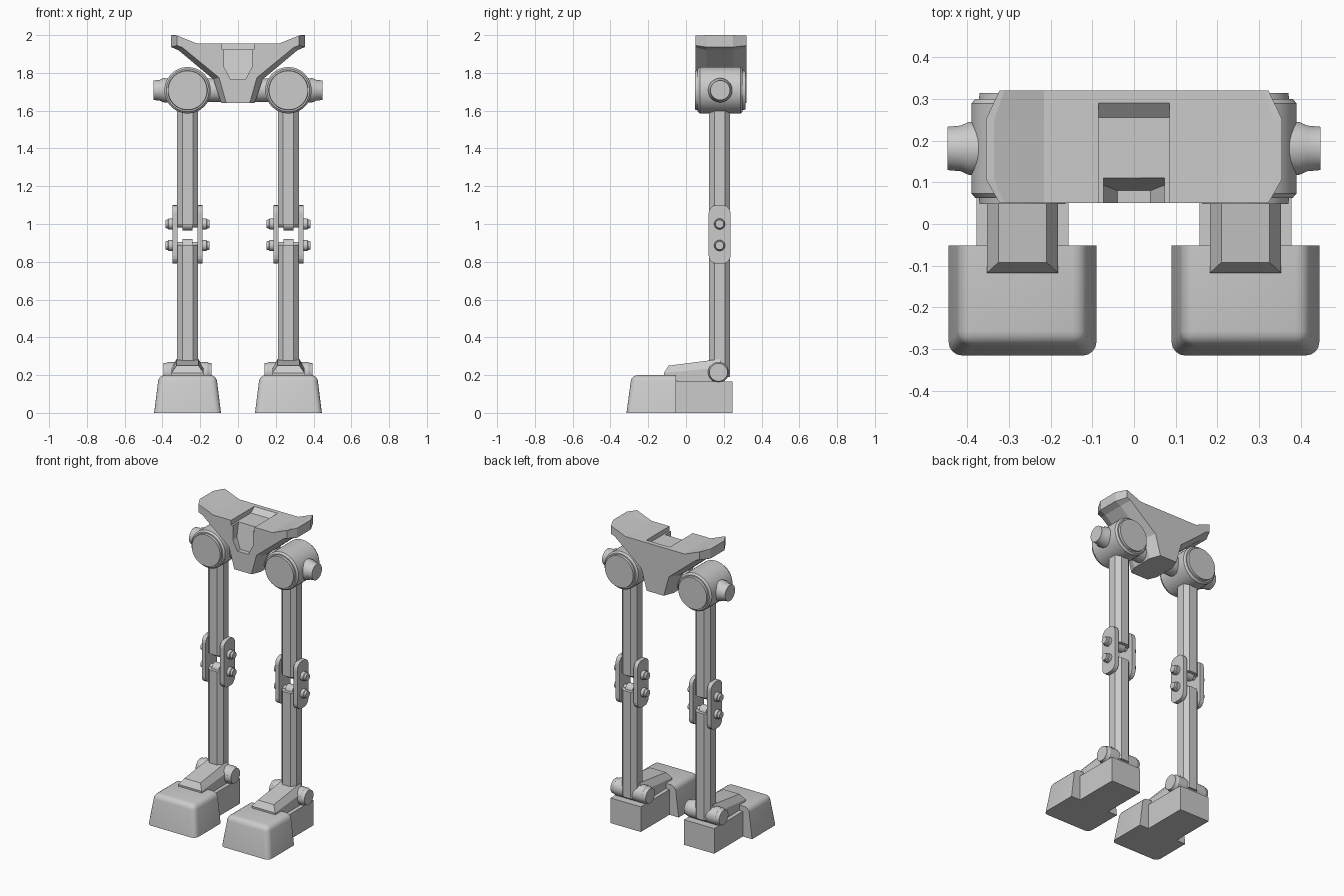
import bpy, bmesh, math

if "Cube" in bpy.data.objects:
    bpy.data.objects.remove(bpy.data.objects["Cube"])

LEG_X, LEG_Y = 0.267, 0.178


def loft(name, rings, mirror=False, smooth=False):
    """Skin a list of equal-length point rings and cap both ends."""
    bm = bmesh.new()
    rows = [[bm.verts.new(p) for p in ring] for ring in rings]
    n = len(rows[0])
    for a, b in zip(rows, rows[1:]):
        for i in range(n):
            j = (i + 1) % n
            bm.faces.new((a[i], a[j], b[j], b[i]))
    bm.faces.new(rows[0])
    bm.faces.new(rows[-1])
    bmesh.ops.recalc_face_normals(bm, faces=bm.faces)
    return finish(name, bm, mirror, smooth)


def finish(name, bm, mirror=False, smooth=False):
    mesh = bpy.data.meshes.new(name)
    bm.to_mesh(mesh)
    bm.free()
    if smooth:
        mesh.shade_smooth()
        mesh.set_sharp_from_angle(angle=math.radians(32))
    obj = bpy.data.objects.new(name, mesh)
    bpy.context.collection.objects.link(obj)
    if mirror:
        obj.modifiers.new("Mirror", 'MIRROR')
    return obj


def lathe(name, axis, centre, profile, sides=32):
    """Turned part: profile is (offset along axis, radius)."""
    rings = []
    for d, r in profile:
        ring = []
        for i in range(sides):
            t = 2 * math.pi * (i + 0.5) / sides
            u, v = r * math.cos(t), r * math.sin(t)
            off = (d, u, v) if axis == 'X' else (u, d, v)
            ring.append(tuple(c + o for c, o in zip(centre, off)))
        rings.append(ring)
    return loft(name, rings, mirror=True, smooth=True)


def both_ways(profile):
    """Make a half profile symmetric about its centre."""
    return [(-d, r) for d, r in reversed(profile)] + profile


def mirrored(half):
    """Close a half outline (x, z) around x = 0."""
    return half + [(-x, z) for x, z in reversed(half)]


# Pelvis: bracket outline with chamfered front and back rims
outer = mirrored([(0.215, 1.955), (0.335, 2.0), (0.355, 2.0), (0.355, 1.937),
                  (0.315, 1.92), (0.13, 1.765), (0.088, 1.64)])
inner = mirrored([(0.215, 1.955), (0.31, 1.993), (0.322, 1.997), (0.322, 1.945),
                  (0.295, 1.935), (0.10, 1.775), (0.062, 1.64)])
pelvis = loft("pelvis", [[(x, y, z) for x, z in prof] for prof, y in
                         ((inner, 0.05), (outer, 0.108), (outer, 0.25), (inner, 0.32))])

# Pelvis recesses: top tray and tapered front slot
tray = [(0.29, 1.955), (0.255, 1.925), (0.03, 1.925), (0.03, 2.03), (0.29, 2.03)]
top_cut = loft("tray_cutter", [[(x, y, z) for y, z in tray] for x in (-0.085, 0.085)])
slot = mirrored([(0.073, 1.94), (0.073, 1.83), (0.04, 1.765)])
slot_back = [0.113, 0.093, 0.08, 0.08, 0.093, 0.113]
front_cut = loft("slot_cutter", [[(x, 0.03, z) for x, z in slot],
                                 [(x, y, z) for (x, z), y in zip(slot, slot_back)]])
for cutter in (top_cut, front_cut):
    cutter.hide_render = True
    cutter.hide_viewport = True
    mod = pelvis.modifiers.new("Recess", 'BOOLEAN')
    mod.object = cutter
    mod.operation = 'DIFFERENCE'
    mod.solver = 'EXACT'

# Hip drums and their side axles
lathe("hip_drum", 'Y', (LEG_X, LEG_Y + 0.003, 1.708),
      both_ways([(0.108, 0.123), (0.119, 0.113), (0.119, 0.105), (0.133, 0.103)]), 40)
lathe("hip_axle", 'X', (LEG_X, LEG_Y + 0.003, 1.708),
      [(-0.19, 0.062), (0.128, 0.064), (0.148, 0.055), (0.18, 0.052)])


# Thigh and shin: square bars with broad chamfers
def bar(name, z0, z1, h=0.055, c=0.027):
    pts = [(h, c - h), (h, h - c), (h - c, h), (c - h, h),
           (-h, h - c), (-h, c - h), (c - h, -h), (h - c, -h)]
    loft(name, [[(LEG_X + x, LEG_Y + y, z) for x, y in pts] for z in (z0, z1)], mirror=True)


bar("thigh", 0.995, 1.65)
bar("shin", 0.19, 0.89)

# Knee: paired link plates with rounded ends
R = 0.042
plate = []
for cy, cz, a0 in ((0.016, 1.058, 0), (-0.016, 1.058, 90),
                   (-0.016, 0.832, 180), (0.016, 0.832, 270)):
    for k in range(5):
        t = math.radians(a0 + k * 22.5)
        plate.append((LEG_Y + cy + R * math.cos(t), cz + R * math.sin(t)))
for side, s in (("outer", 1), ("inner", -1)):
    loft(side + "_knee_plate", [[(LEG_X + s * d, y, z) for y, z in plate]
                                for d in (0.052, 0.08)], mirror=True)

# Knee pins with stepped heads, and the short tongues between them
for label, z, tongue in (("upper", 1.0, 0.98), ("lower", 0.886, 0.902)):
    lathe(label + "_knee_pin", 'X', (LEG_X, LEG_Y, z),
          both_ways([(0.079, 0.018), (0.079, 0.029), (0.1, 0.029),
                     (0.104, 0.024), (0.116, 0.022)]), 20)
    lathe(label + "_knee_collar", 'X', (LEG_X, LEG_Y, z), both_ways([(0.026, 0.034)]), 20)

# Ankle axle
lathe("ankle_axle", 'X', (LEG_X, 0.172, 0.215),
      both_ways([(0.105, 0.055), (0.112, 0.05), (0.128, 0.048)]), 28)


# Foot heel block
def box_ring(hx, y0, y1, z):
    return [(LEG_X - hx, y0, z), (LEG_X + hx, y0, z), (LEG_X + hx, y1, z), (LEG_X - hx, y1, z)]


loft("heel", [box_ring(0.11, -0.10, 0.245, 0), box_ring(0.11, -0.10, 0.245, 0.165)], mirror=True)

# Instep: sloping plate from toe to ankle
base, top = 0.085, 0.058
loft("instep", [
    [(LEG_X - base, -0.115, 0.17), (LEG_X + base, -0.115, 0.17),
     (LEG_X + base, 0.16, 0.16), (LEG_X - base, 0.16, 0.16)],
    [(LEG_X - base, -0.117, 0.212), (LEG_X + base, -0.117, 0.212),
     (LEG_X + base, 0.19, 0.24), (LEG_X - base, 0.19, 0.24)],
    [(LEG_X - top, -0.092, 0.25), (LEG_X + top, -0.092, 0.25),
     (LEG_X + top, 0.18, 0.285), (LEG_X - top, 0.18, 0.285)]], mirror=True)

# Toe cap: tapered block, rounded along the top and front corners
bm = bmesh.new()
lo = [bm.verts.new(p) for p in box_ring(0.177, -0.315, -0.052, 0)]
hi = [bm.verts.new(p) for p in box_ring(0.152, -0.288, -0.052, 0.2)]
for i in range(4):
    j = (i + 1) % 4
    bm.faces.new((lo[i], lo[j], hi[j], hi[i]))
bm.faces.new(hi)
bm.faces.new(lo[::-1])
bmesh.ops.recalc_face_normals(bm, faces=bm.faces)
pairs = [(lo[0], hi[0]), (lo[1], hi[1]), (hi[0], hi[1]), (hi[1], hi[2]), (hi[3], hi[0])]
edges = [e for e in bm.edges if any(set(e.verts) == set(p) for p in pairs)]
bmesh.ops.bevel(bm, geom=edges, offset=0.032, segments=4, profile=0.5,
                affect='EDGES', clamp_overlap=True)
finish("toe_cap", bm, mirror=True, smooth=True)
